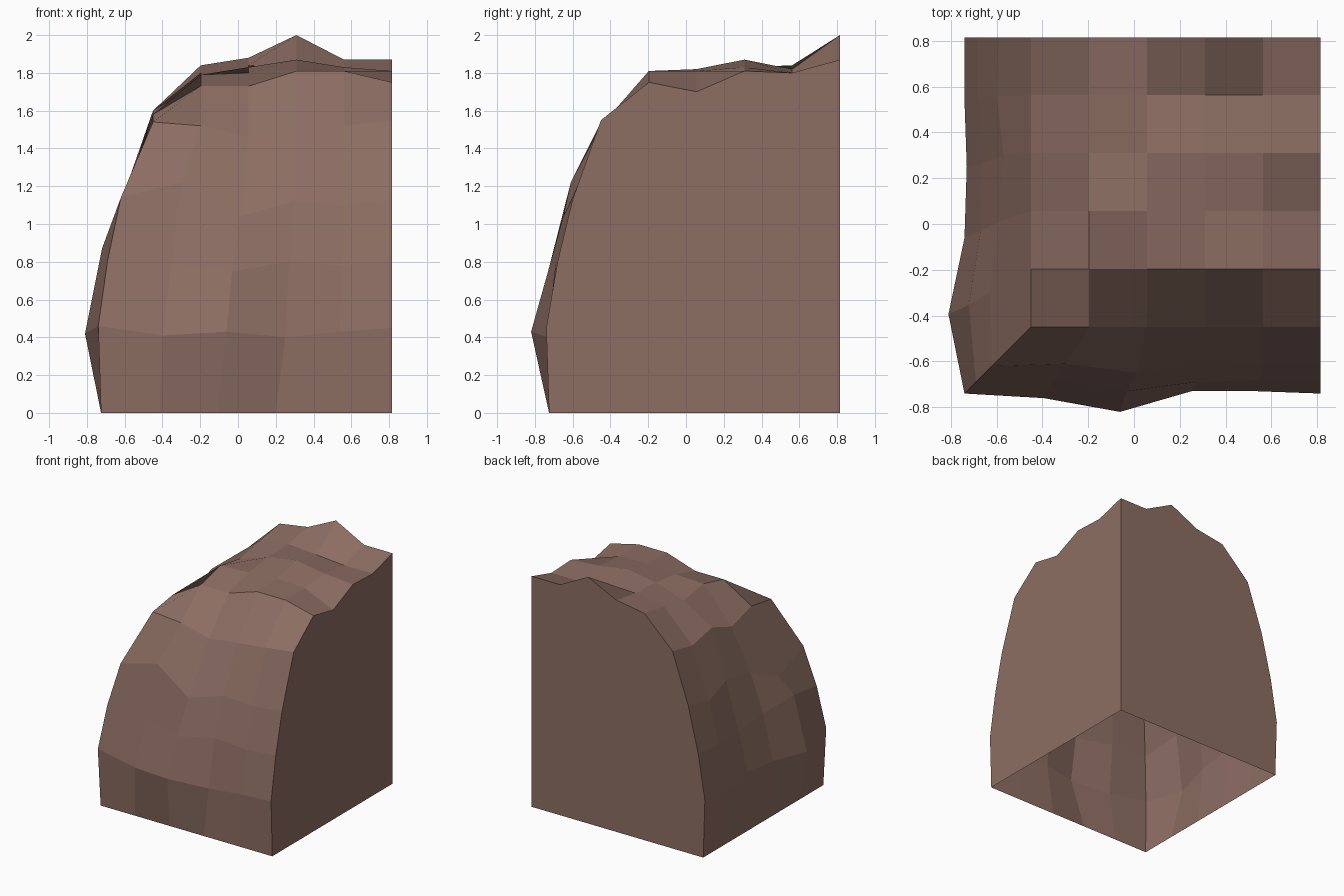
import bpy
import bmesh
from math import sin, pi
from mathutils import Vector

cube = bpy.data.objects.get("Cube")
if cube:
    bpy.data.objects.remove(cube, do_unlink=True)

CELLS = 5          # quads along each side of a patch
WALL = 0.815       # position of the two flat walls
RIM = -0.45        # where the top patch turns down into the sides
FOOT = 0.725       # reach of the rock at the ground

# Top heights, one row per step from the front to the back
top_heights = [
    [1.54, 1.52, 1.46, 1.49, 1.52, 1.55],
    [1.58, 1.73, 1.73, 1.81, 1.81, 1.75],
    [1.51, 1.79, 1.8, 1.82, 1.81, 1.7],
    [1.6, 1.75, 1.83, 1.87, 1.83, 1.81],
    [1.55, 1.8, 1.84, 1.82, 1.8, 1.8],
    [1.6, 1.84, 1.88, 2, 1.87, 1.87],
]

# Side rows below the rim: (reach outward, height), from the corner to the wall
front_rows = [
    [(.62, 1.14), (.61, 1.22), (.65, 1.04), (.61, 1.12), (.6, 1.1), (.6, 1.13)],
    [(.69, .81), (.68, .79), (.73, .75), (.69, .8), (.68, .78), (.68, .8)],
    [(.74, .46), (.76, .41), (.82, .43), (.73, .4), (.73, .43), (.74, .45)],
]
side_rows = [
    [(.62, 1.14), (.63, 1.02), (.59, 1.15), (.57, 1.2), (.6, 1.14), (.59, 1.2)],
    [(.69, .81), (.72, .87), (.67, .83), (.66, .8), (.68, .8), (.68, .83)],
    [(.74, .46), (.81, .42), (.74, .45), (.73, .48), (.74, .44), (.74, .47)],
]


def make_material(name, colour):
    material = bpy.data.materials.new(name)
    material.use_nodes = True
    material.diffuse_color = colour
    material.node_tree.nodes["Principled BSDF"].inputs["Base Color"].default_value = colour
    return material


def along(start, step, bow=0.0):
    """Even spacing from start to the wall, bowed a little in the middle."""
    fraction = step / CELLS
    return start + (WALL - start) * fraction + bow * sin(pi * fraction)


def side_points(rim_points, rows, place):
    """Grid of points from the rim down to the ground."""
    grid = [rim_points]
    for row in rows:
        corner = -row[0][0]
        grid.append([place(along(corner, step, 0.06), -reach, height)
                     for step, (reach, height) in enumerate(row)])
    grid.append([place(along(-FOOT, step), -FOOT, 0) for step in range(CELLS + 1)])
    return grid


def add_patch(bm, grid):
    """Fill a grid of points with quads and return its vertices."""
    verts = [[bm.verts.new(point) for point in row] for row in grid]
    for lower, upper in zip(verts, verts[1:]):
        for step in range(CELLS):
            bm.faces.new((lower[step], lower[step + 1], upper[step + 1], upper[step]))
    return verts


def add_wall(bm, top_edge, side_edge):
    """One flat polygon closing the cut edge of the rock."""
    outline = list(reversed(side_edge)) + top_edge[1:]
    outline.append(Vector((WALL, WALL, 0)))
    bm.faces.new([bm.verts.new(point) for point in outline])


# Point grids of the three weathered patches
top = [[Vector((along(RIM, column), along(RIM, row), height))
        for column, height in enumerate(heights)]
       for row, heights in enumerate(top_heights)]
front = side_points(top[0], front_rows, lambda a, out, z: Vector((a, out, z)))
side = side_points([row[0] for row in top], side_rows,
                   lambda a, out, z: Vector((out, a, z)))

# Weathered patches, then the flat walls; the underside stays open
bm = bmesh.new()
for patch in (top, front, side):
    add_patch(bm, patch)
add_wall(bm, [row[-1] for row in top], [row[-1] for row in front])
add_wall(bm, top[-1], [row[-1] for row in side])
bmesh.ops.remove_doubles(bm, verts=bm.verts, dist=0.001)
bmesh.ops.recalc_face_normals(bm, faces=bm.faces)

mesh = bpy.data.meshes.new("corner_rock")
bm.to_mesh(mesh)
bm.free()
mesh.materials.append(make_material("earth_brown", (0.266, 0.156, 0.125, 1)))
rock = bpy.data.objects.new("corner_rock", mesh)
bpy.context.collection.objects.link(rock)
